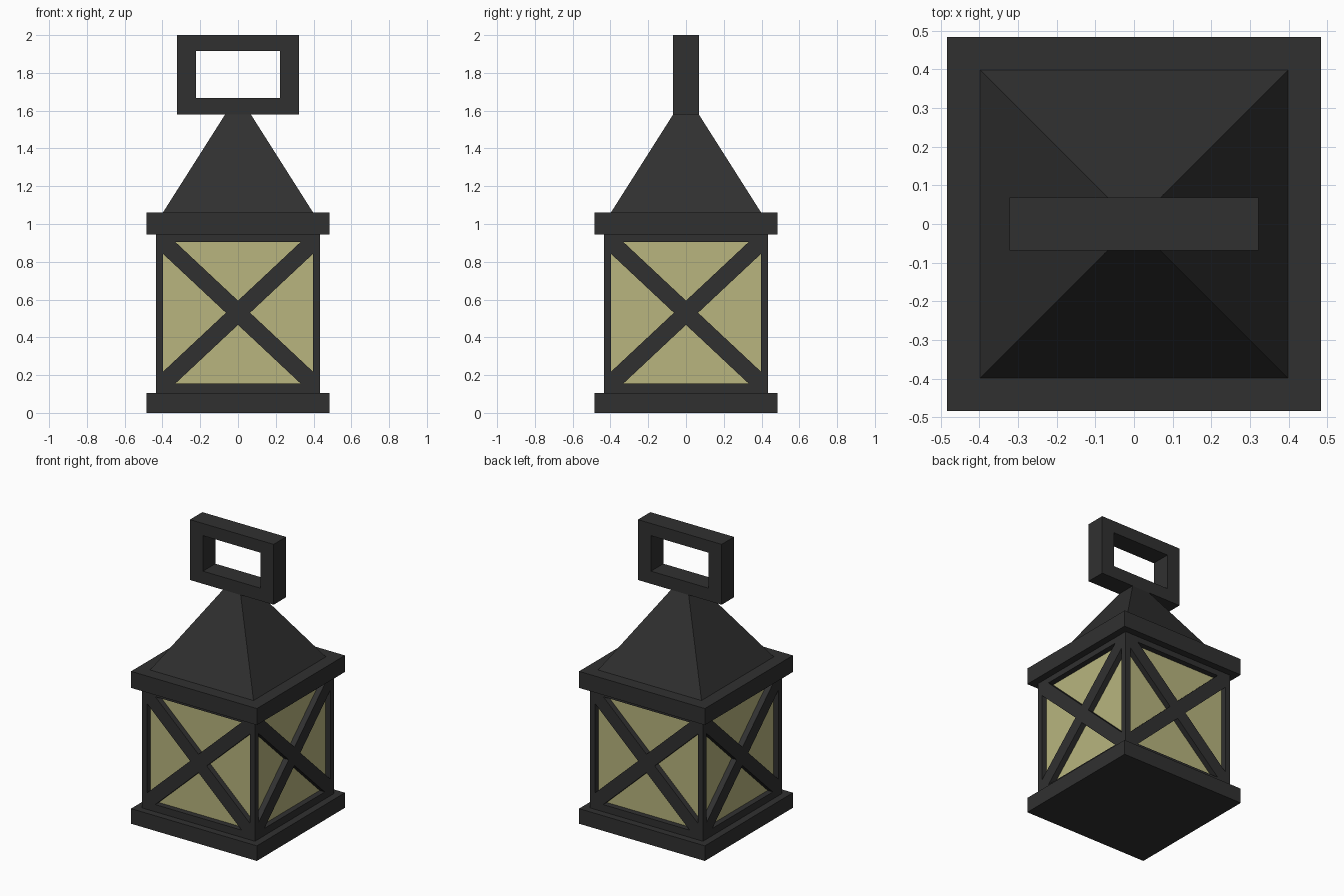
import bpy, bmesh, math
from mathutils import Matrix, Vector

cube = bpy.data.objects.get("Cube")
if cube:
    bpy.data.objects.remove(cube, do_unlink=True)


def material(name, rgb):
    m = bpy.data.materials.new(name)
    m.use_nodes = True
    color = (*rgb, 1)
    m.diffuse_color = color
    m.node_tree.nodes["Principled BSDF"].inputs["Base Color"].default_value = color
    return m


IRON = material("dark iron", (0.03, 0.03, 0.03))
GLASS = material("warm glass", (0.48, 0.46, 0.21))


def finish(name, bm, mat):
    bmesh.ops.recalc_face_normals(bm, faces=bm.faces)
    mesh = bpy.data.meshes.new(name)
    bm.to_mesh(mesh)
    bm.free()
    mesh.materials.append(mat)
    obj = bpy.data.objects.new(name, mesh)
    bpy.context.collection.objects.link(obj)
    return obj


def box(name, x, y, z, mat=IRON):
    """Box from (min, max) ranges on each axis."""
    bm = bmesh.new()
    bmesh.ops.create_cube(bm, size=1)
    for v in bm.verts:
        v.co = [r[0] if c < 0 else r[1] for c, r in zip(v.co, (x, y, z))]
    return finish(name, bm, mat)


def slab(name, half, z0, z1, mat=IRON):
    return box(name, (-half, half), (-half, half), (z0, z1), mat)


BODY, INNER = 0.435, 0.396           # outer face and glass face
FLOOR, SILL, HEAD, EAVE = 0.105, 0.155, 0.905, 0.945

# Base, lid and glass core
slab("base", 0.484, 0, FLOOR)
slab("lid", 0.484, EAVE, 1.06)
slab("glass", INNER, FLOOR, EAVE, GLASS)

# Corner posts
for side, sx in (("left", 1), ("right", -1)):
    for end, sy in (("back", 1), ("front", -1)):
        box(f"{end}_{side}_post", sorted((sx * INNER, sx * BODY)),
            sorted((sy * INNER, sy * BODY)), (FLOOR, EAVE))


def cross_brace(name):
    """X-shaped plate reaching the four corners of the window."""
    mid, h, t = (SILL + HEAD) / 2, (HEAD - SILL) / 2, 0.064
    quarter = [(INNER, h - t), (INNER, h), (INNER - t, h), (0, t)]
    upper = [(t, 0)] + quarter + [(-x, z) for x, z in quarter[2::-1]]
    outline = upper + [(-x, -z) for x, z in upper]
    bm = bmesh.new()
    face = bm.faces.new([bm.verts.new((x, -BODY, mid + z)) for x, z in outline])
    ext = bmesh.ops.extrude_face_region(bm, geom=[face])
    verts = [g for g in ext["geom"] if isinstance(g, bmesh.types.BMVert)]
    bmesh.ops.translate(bm, verts=verts, vec=Vector((0, BODY - INNER, 0)))
    return finish(name, bm, IRON)


# Rails and cross brace on each of the four sides
for i, side in enumerate(("front", "left", "back", "right")):
    span, depth = (-INNER, INNER), (-BODY, -INNER)
    parts = [box(f"{side}_bottom_rail", span, depth, (FLOOR, SILL)),
             box(f"{side}_top_rail", span, depth, (HEAD, EAVE)),
             cross_brace(f"{side}_cross_brace")]
    for p in parts:
        p.data.transform(Matrix.Rotation(i * math.pi / 2, 4, "Z"))

# Tapered roof
GRIP = 0.068
bm = bmesh.new()
bmesh.ops.create_cube(bm, size=2)
for v in bm.verts:
    s = GRIP if v.co.z > 0 else 0.398
    v.co = (v.co.x * s, v.co.y * s, 1.58 if v.co.z > 0 else 1.06)
finish("roof", bm, IRON)

# Rectangular ring handle
bm = bmesh.new()
rings = []
for y in (-GRIP, GRIP):
    for w, lo, hi in ((0.322, 1.58, 2.0), (0.222, 1.668, 1.915)):
        rings.append([bm.verts.new((x, y, z)) for x, z in
                      ((-w, lo), (w, lo), (w, hi), (-w, hi))])
fo, fi, bo, bi = rings
for a, b in ((fo, fi), (fi, bi), (bi, bo), (bo, fo)):
    for k in range(4):
        n = (k + 1) % 4
        bm.faces.new((a[k], a[n], b[n], b[k]))
finish("handle", bm, IRON)
